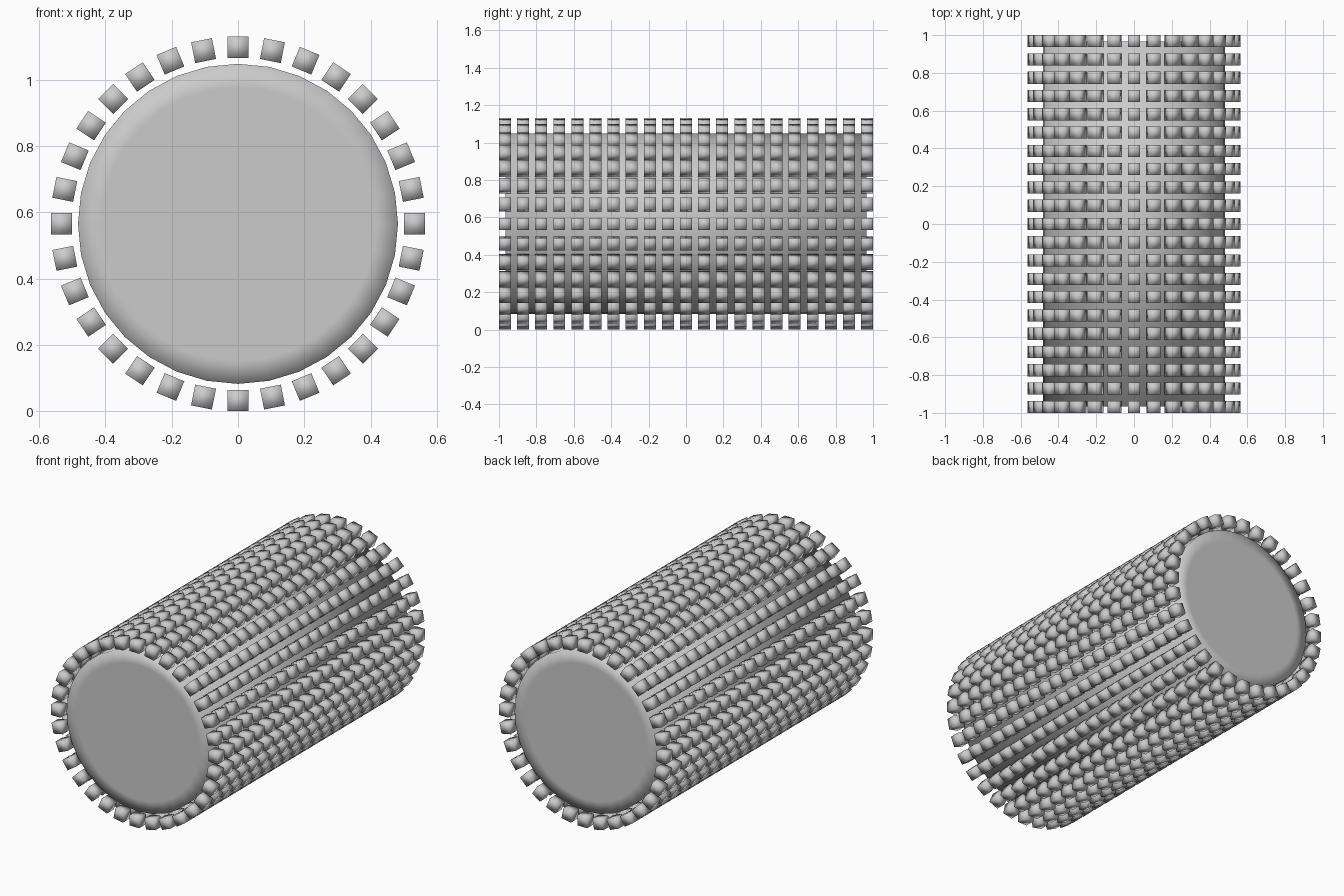
import bpy, bmesh, math
from mathutils import Matrix

if "Cube" in bpy.data.objects:
    bpy.data.objects.remove(bpy.data.objects["Cube"])

CENTRE_Z = 0.565
SIDES, ROWS = 32, 21
CORE_R, CORE_LEN = 0.483, 1.932
CUBE = 0.064
RING_R = 0.565 - CUBE / 2
ROW_SPAN = 2.0 - CUBE


def make_object(name, bm):
    bmesh.ops.recalc_face_normals(bm, faces=bm.faces)
    for f in bm.faces:
        f.smooth = True
    mesh = bpy.data.meshes.new(name)
    bm.to_mesh(mesh)
    bm.free()
    obj = bpy.data.objects.new(name, mesh)
    bpy.context.collection.objects.link(obj)
    return obj


# Core drum lying along y, with an inset ring on each cap for the soft rim
bm = bmesh.new()
lay_down = Matrix.Translation((0, 0, CENTRE_Z)) @ Matrix.Rotation(math.pi / 2, 4, 'X')
bmesh.ops.create_cone(bm, cap_ends=True, segments=SIDES, radius1=CORE_R,
                      radius2=CORE_R, depth=CORE_LEN, matrix=lay_down)
caps = [f for f in bm.faces if len(f.verts) > 4]
bmesh.ops.inset_individual(bm, faces=caps, thickness=0.07)
make_object("drum_core", bm)

# Rings of small studs floating just off the drum surface
bm = bmesh.new()
for row in range(ROWS):
    y = -ROW_SPAN / 2 + ROW_SPAN * row / (ROWS - 1)
    for i in range(SIDES):
        place = (Matrix.Translation((0, y, CENTRE_Z))
                 @ Matrix.Rotation(2 * math.pi * i / SIDES, 4, 'Y')
                 @ Matrix.Translation((0, 0, RING_R)))
        bmesh.ops.create_cube(bm, size=CUBE, matrix=place)
make_object("drum_studs", bm)
